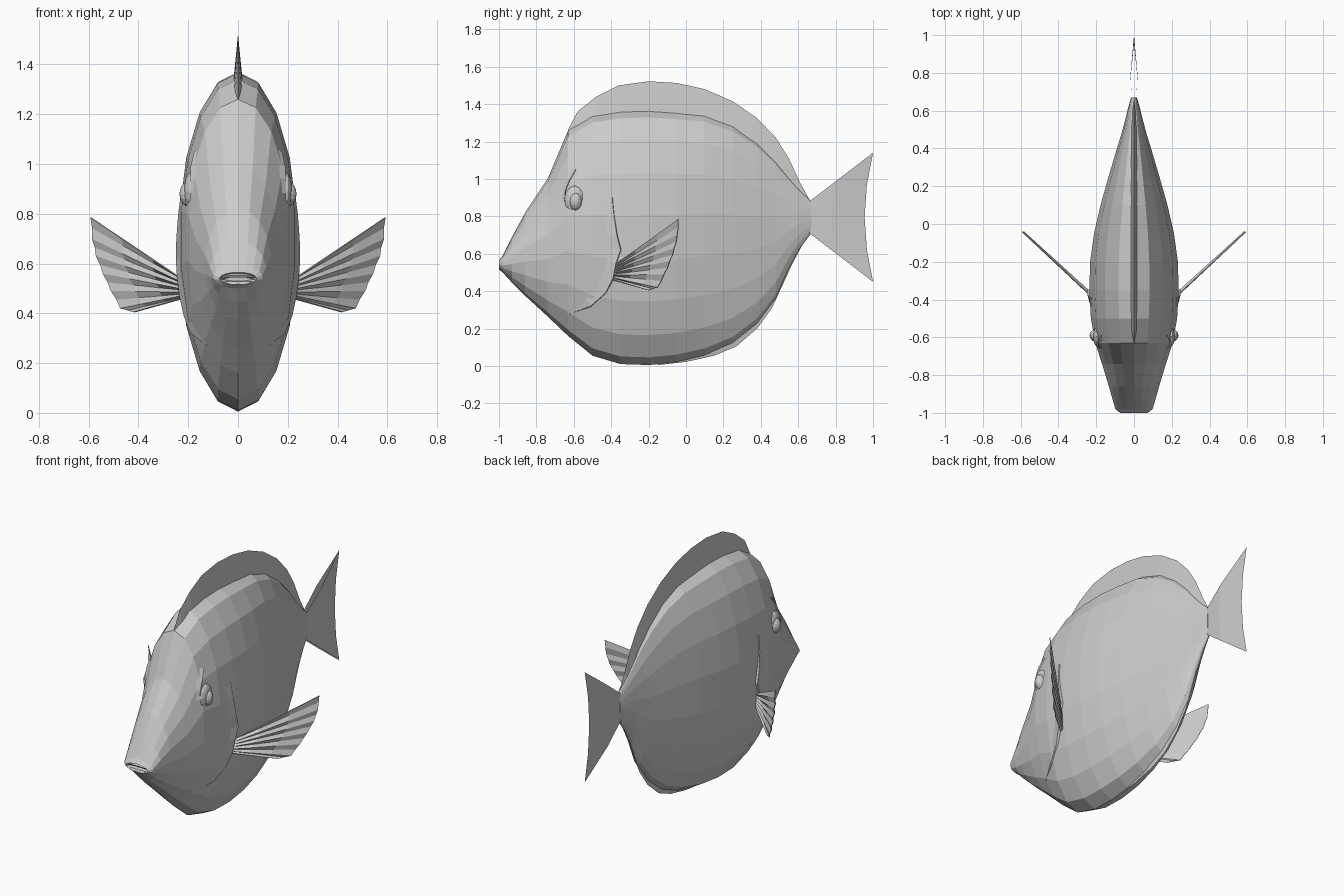
import bpy, bmesh, math
from mathutils import Vector

if "Cube" in bpy.data.objects:
    bpy.data.objects.remove(bpy.data.objects["Cube"])

grey = bpy.data.materials.new("pale grey")
grey.diffuse_color = (0.6, 0.6, 0.6, 1)
grey.use_nodes = True
grey.node_tree.nodes["Principled BSDF"].inputs["Base Color"].default_value = grey.diffuse_color


def make(name, verts, faces, mirror=False, thickness=0):
    mesh = bpy.data.meshes.new(name)
    mesh.from_pydata(verts, [], faces)
    bm = bmesh.new()
    bm.from_mesh(mesh)
    bmesh.ops.remove_doubles(bm, verts=bm.verts, dist=0.0005)
    bmesh.ops.recalc_face_normals(bm, faces=bm.faces)
    bm.to_mesh(mesh)
    bm.free()
    mesh.materials.append(grey)
    ob = bpy.data.objects.new(name, mesh)
    bpy.context.collection.objects.link(ob)
    if thickness:
        mod = ob.modifiers.new("thickness", 'SOLIDIFY')
        mod.thickness = thickness
        mod.offset = 0
    if mirror:
        ob.modifiers.new("mirror", 'MIRROR').use_clip = False
    return ob


def grid_faces(rows, cols, wrap=False, start=0):
    return [(start + r * cols + c, start + r * cols + (c + 1) % cols,
             start + (r + 1) * cols + (c + 1) % cols, start + (r + 1) * cols + c)
            for r in range(rows - 1) for c in range(cols if wrap else cols - 1)]


# Body stations: y, top z, bottom z, half width
BODY = [(-1.0, .565, .515, .075), (-.98, .59, .50, .10), (-.93, .69, .445, .115),
        (-.86, .82, .375, .135), (-.74, 1.0, .265, .172), (-.63, 1.26, .16, .208),
        (-.5, 1.34, .055, .232), (-.35, 1.365, .01, .24), (-.2, 1.37, .005, .236),
        (-.05, 1.36, .02, .215), (.1, 1.345, .055, .18), (.25, 1.29, .12, .137),
        (.38, 1.2, .225, .098), (.48, 1.1, .36, .067), (.55, 1.01, .52, .048),
        (.61, .94, .63, .033), (.67, .88, .71, .016)]
SEG = 18


def ring(y, top, bottom, w):
    mid, h = (top + bottom) / 2, (top - bottom) / 2
    return [(w * math.sin(math.tau * i / SEG), y, mid + h * math.cos(math.tau * i / SEG))
            for i in range(SEG)]


def skin_x(y, z):
    """Half width of the body at a side position."""
    for a, b in zip(BODY, BODY[1:]):
        if a[0] <= y <= b[0]:
            f = (y - a[0]) / (b[0] - a[0])
            top, bottom, w = (a[k] + f * (b[k] - a[k]) for k in (1, 2, 3))
            t = (z - (top + bottom) / 2) / ((top - bottom) / 2)
            return w * math.sqrt(max(0, 1 - t * t))
    return 0


# Body with a recessed mouth
stations = [(-.965, .545, .53, .055)] + BODY
verts = [v for s in stations for v in ring(*s)]
n = len(stations)
faces = grid_faces(n, SEG, True)
faces += [tuple(range(SEG)), tuple(range((n - 1) * SEG, n * SEG))]
make("body", verts, faces)

# Lips: upper and lower rolls meeting at the mouth corners
for name, z0, sign in (("upper_lip", .548, 1), ("lower_lip", .524, -1)):
    verts = []
    for i in range(9):
        u = -1 + i / 4
        bulge = math.sqrt(max(0, 1 - u * u))
        for k in range(6):
            a = math.tau * k / 6
            verts.append((u * .1, -.972 - .012 * bulge + .014 * bulge * math.cos(a),
                          .536 + (z0 - .536 + sign * .006) * bulge + .011 * bulge * math.sin(a)))
    make(name, verts, grid_faces(9, 6, True))


# Midline fins: each row is a list of (y, z) and a half thickness
def midline_fin(name, rows):
    verts, faces = [], []
    for side in (1, -1):
        start = len(verts)
        for pts, t in rows:
            verts += [(side * t, y, z) for y, z in pts]
        faces += grid_faces(len(rows), len(rows[0][0]), start=start)
    make(name, verts, faces)


dorsal_edge = [(-.63, 1.265), (-.58, 1.36), (-.48, 1.44), (-.36, 1.5), (-.2, 1.522),
               (-.05, 1.513), (.1, 1.48), (.25, 1.415), (.38, 1.325), (.48, 1.22),
               (.55, 1.11), (.61, .98), (.66, .89)]
dorsal_base = [(-.6, 1.2), (-.56, 1.27), (-.47, 1.32), (-.35, 1.34), (-.2, 1.35),
               (-.05, 1.34), (.08, 1.32), (.22, 1.27), (.34, 1.2), (.43, 1.11),
               (.5, 1.02), (.57, .93), (.64, .86)]
midline_fin("dorsal_fin", [(dorsal_base, .017), (dorsal_edge, 0)])

anal_edge = [(-.15, .005), (0, .022), (.15, .055), (.27, .105), (.38, .2),
             (.46, .31), (.52, .44), (.57, .55), (.64, .68)]
anal_base = [(-.15, .04), (0, .07), (.13, .1), (.23, .16), (.33, .25),
             (.41, .36), (.47, .48), (.53, .6), (.61, .71)]
midline_fin("anal_fin", [(anal_base, .014), (anal_edge, 0)])

tail_root = [(.66, .71), (.66, .75), (.66, .795), (.66, .84), (.66, .88)]
tail_end = [(1.0, .45), (.967, .62), (.955, .795), (.967, .97), (1.0, 1.14)]
tail_mid = [(a + (c - a) * .4, b + (d - b) * .4)
            for (a, b), (c, d) in zip(tail_root, tail_end)]
midline_fin("tail_fin", [(tail_root, .012), (tail_mid, .018), (tail_end, 0)])

# Pectoral fins: pleated fans, swept outward and back
edge = [(-.2, .405), (-.15, .42), (-.115, .49), (-.085, .56), (-.06, .63), (-.045, .70), (-.04, .785)]
fine = []
for (a, b), (c, d) in zip(edge, edge[1:]):
    fine += [(a, b), ((a + c) / 2, (b + d) / 2)]
fine.append(edge[-1])
normal = Vector((.68, -.74, 0))
verts = []
for r in range(4):
    f = r / 3
    for i, (y, z) in enumerate(fine):
        u = i / (len(fine) - 1)
        y0, z0 = -.385, .46 + .075 * u
        yy, zz = y0 + f * (y - y0), z0 + f * (z - z0)
        pleat = .007 * (-1) ** i * (1 - .6 * f)
        verts.append(Vector((.215 + (yy + .385) * 1.085, yy, zz)) + normal * pleat)
make("pectoral_fins", verts, grid_faces(4, len(fine)), True, .005)


# Eyes: flattened domes with a raised rim
def dome(name, cy, cz, ry, rz, depth, sink):
    verts, cols = [], 12
    cx = skin_x(cy, cz) - sink
    for r in range(5):
        a = math.pi / 2 * r / 4
        for c in range(cols):
            b = math.tau * c / cols
            verts.append((cx + depth * math.sin(a), cy + ry * math.cos(a) * math.cos(b),
                          cz + rz * math.cos(a) * math.sin(b)))
    make(name, verts, grid_faces(5, cols, True), True)


dome("eye_sockets", -.595, .89, .054, .074, .026, .012)
dome("eyes", -.59, .88, .036, .052, .042, .012)


# Raised skin ridges following the body surface
def ridge(name, path, width, lift):
    verts = []
    for i, (y, z) in enumerate(path):
        a, b = path[max(0, i - 1)], path[min(len(path) - 1, i + 1)]
        d = Vector((b[0] - a[0], b[1] - a[1])).normalized()
        taper = math.sin(math.pi * (i + .3) / (len(path) - .4))
        # front edge, lifted crest, tucked rear edge
        for off, up in ((-width, -.004), (0, lift * taper), (.006, -.01)):
            y2, z2 = y - d.y * off, z + d.x * off
            verts.append((skin_x(y2, z2) + up, y2, z2))
    make(name, verts, grid_faces(len(path), 3), True)


ridge("gill_covers", [(-.395, .9), (-.385, .8), (-.37, .7), (-.35, .62), (-.375, .55),
                      (-.39, .47), (-.43, .39), (-.51, .32), (-.63, .275)], .06, .012)
ridge("brow_ridges", [(-.59, 1.05), (-.625, .99), (-.645, .94), (-.65, .88)], .02, .012)
